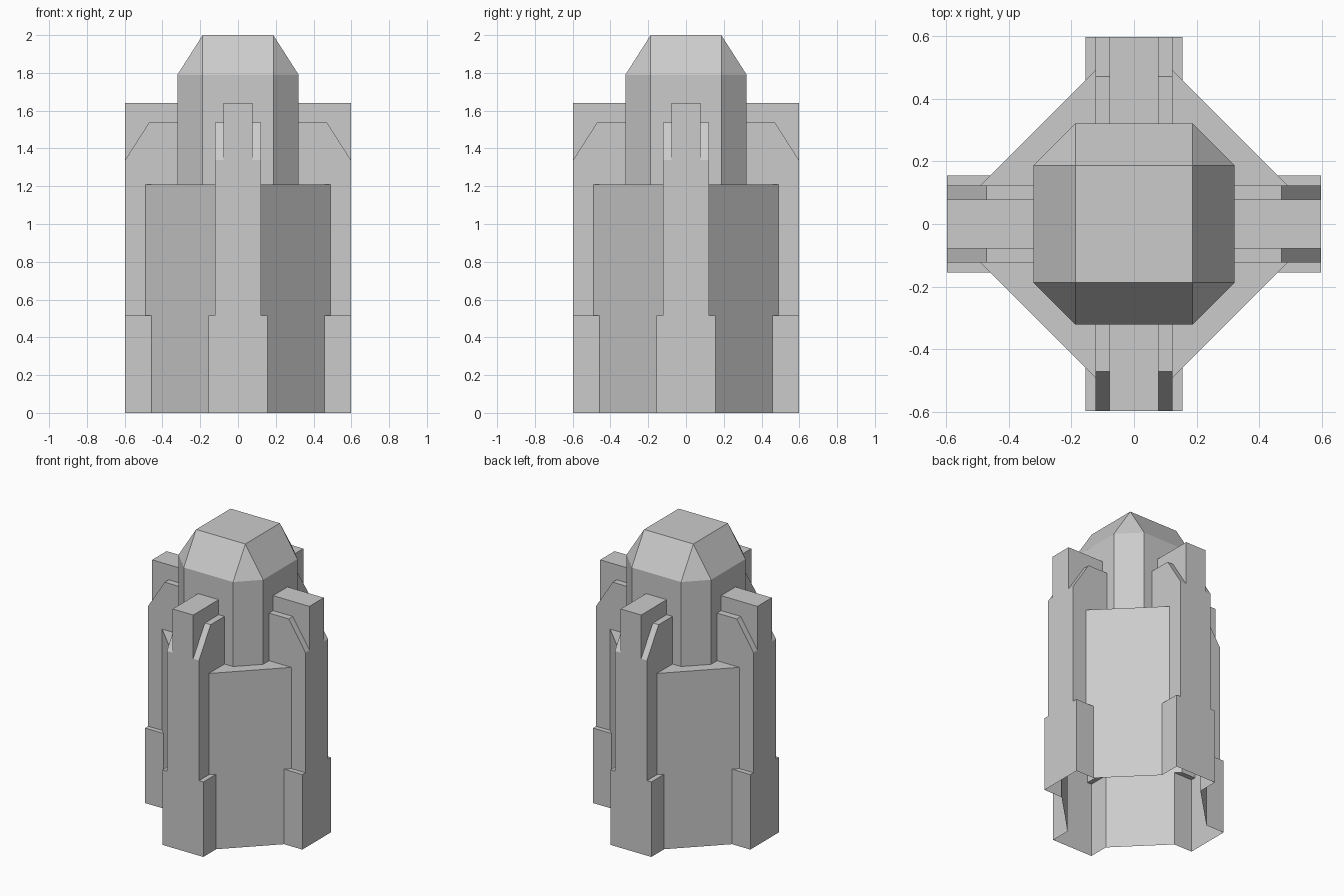
import bpy, bmesh, math
from itertools import product

if "Cube" in bpy.data.objects:
    bpy.data.objects.remove(bpy.data.objects["Cube"])

R = 0.597      # reach of the buttresses
S = (-1, 1)


def clean(bm):
    bmesh.ops.dissolve_limit(bm, angle_limit=math.radians(1), verts=bm.verts, edges=bm.edges)
    bmesh.ops.recalc_face_normals(bm, faces=bm.faces)


def hull(name, points):
    """Solid convex block around a set of points."""
    bm = bmesh.new()
    for p in points:
        bm.verts.new(p)
    bmesh.ops.convex_hull(bm, input=bm.verts)
    clean(bm)
    me = bpy.data.meshes.new(name)
    bm.to_mesh(me)
    bm.free()
    ob = bpy.data.objects.new(name, me)
    bpy.context.collection.objects.link(ob)
    return ob


def arm(name, half_width, profile, along_y):
    """Bar through the centre; profile lists (reach, height) and is mirrored."""
    pts = [(s * r, w * half_width, z) for r, z in profile for s, w in product(S, S)]
    return hull(name, [(y, x, z) for x, y, z in pts] if along_y else pts)


# Central octagonal core with a sloped roof
a, b = 0.187, 0.321
ring = [(s * u, t * v) for u, v in ((a, b), (b, a)) for s, t in product(S, S)]
tower = hull("tower", [(x, y, z) for x, y in ring for z in (0, 1.79)]
             + [(s * a, t * a, 2.0) for s, t in product(S, S)])

# Diamond-plan lower body
d = 0.613
parts = [hull("lower_body", [(x, y, z) for x, y in ((d, 0), (-d, 0), (0, d), (0, -d))
                             for z in (0, 1.21)])]
# clip the tips so they stay inside the buttresses
tip = 0.55
bm = bmesh.new()
bm.from_mesh(parts[0].data)
for n in ((1, 0, 0), (-1, 0, 0), (0, 1, 0), (0, -1, 0)):
    geom = bm.verts[:] + bm.edges[:] + bm.faces[:]
    cut = bmesh.ops.bisect_plane(bm, geom=geom, plane_co=[tip * c for c in n],
                                 plane_no=n, clear_outer=True)
    bmesh.ops.edgeloop_fill(bm, edges=[e for e in cut["geom_cut"]
                                       if isinstance(e, bmesh.types.BMEdge)])
bmesh.ops.recalc_face_normals(bm, faces=bm.faces)
bm.to_mesh(parts[0].data)
bm.free()

# Buttresses: wide foot, chamfered shaft, narrow raised spine
for along_y in (False, True):
    parts.append(arm("foot", 0.155, [(R, 0), (R, 0.515)], along_y))
    parts.append(arm("shaft", 0.122, [(R, 0), (R, 1.34), (0.471, 1.537)], along_y))
    parts.append(arm("spine", 0.078, [(R, 0), (R, 1.64)], along_y))

# Merge everything into one shell
bpy.context.view_layer.objects.active = tower
for p in parts:
    m = tower.modifiers.new("union", 'BOOLEAN')
    m.operation = 'UNION'
    m.solver = 'EXACT'
    m.object = p
    bpy.ops.object.modifier_apply(modifier=m.name)
for p in parts:
    bpy.data.objects.remove(p)

# Open underside and tidy coplanar faces
bm = bmesh.new()
bm.from_mesh(tower.data)
bmesh.ops.remove_doubles(bm, verts=bm.verts, dist=1e-4)
clean(bm)
bottom = [f for f in bm.faces if all(v.co.z < 1e-3 for v in f.verts)]
bmesh.ops.delete(bm, geom=bottom, context='FACES')
bm.to_mesh(tower.data)
bm.free()
